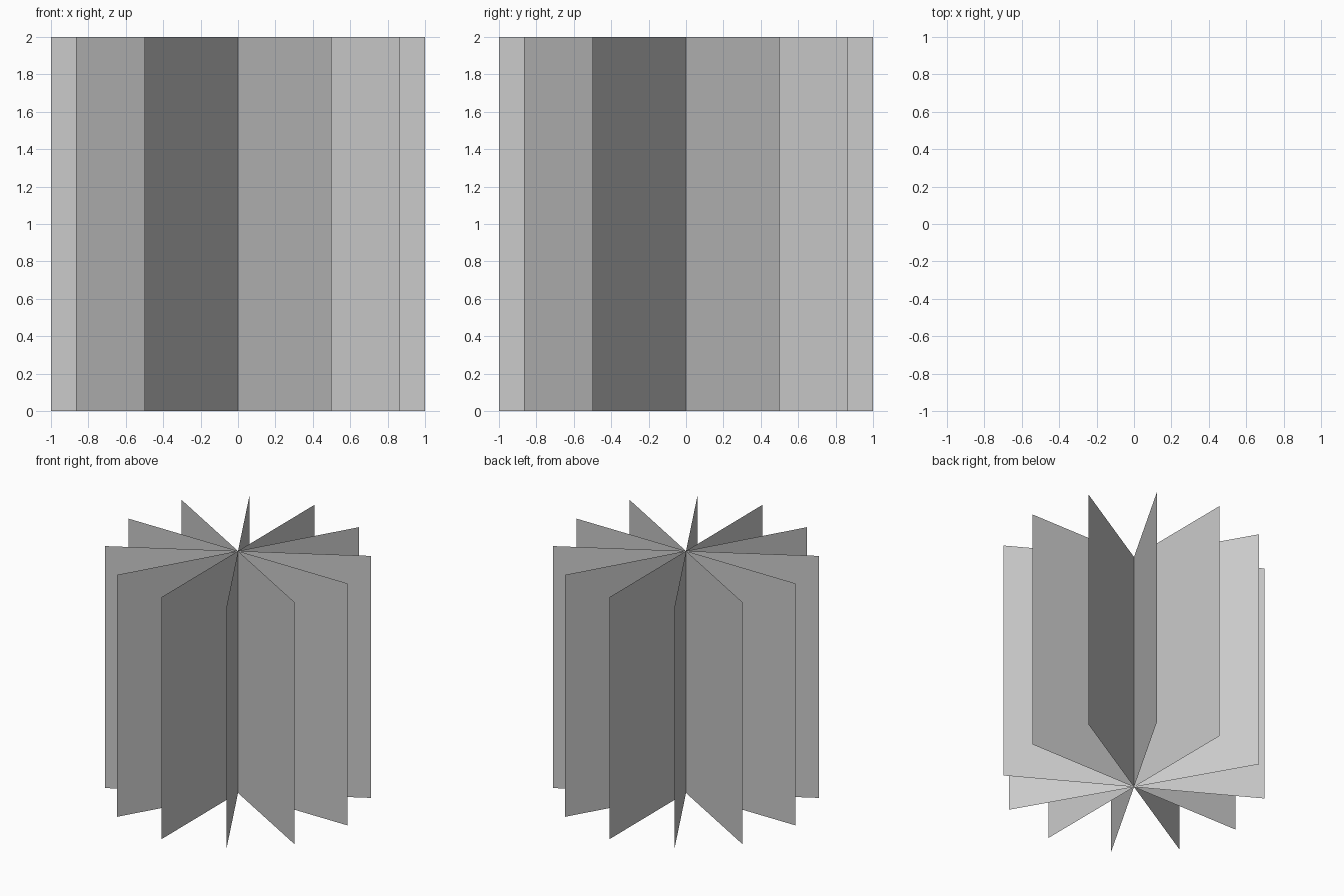
import bpy, bmesh
from math import cos, sin, tau

if "Cube" in bpy.data.objects:
    bpy.data.objects.remove(bpy.data.objects["Cube"])

FIN_COUNT = 12
RADIUS = 1.0
HEIGHT = 2.0


def add_fin(index):
    """Flat upright sheet running from the central axis to the rim."""
    a = tau * index / FIN_COUNT
    x, y = RADIUS * cos(a), RADIUS * sin(a)
    bm = bmesh.new()
    corners = [(0, 0, 0), (x, y, 0), (x, y, HEIGHT), (0, 0, HEIGHT)]
    bm.faces.new([bm.verts.new(c) for c in corners])
    name = f"radial_fin_{index + 1:02d}"
    mesh = bpy.data.meshes.new(name)
    bm.to_mesh(mesh)
    bm.free()
    bpy.context.collection.objects.link(bpy.data.objects.new(name, mesh))


# Twelve evenly spaced fins sharing the central axis
for i in range(FIN_COUNT):
    add_fin(i)
